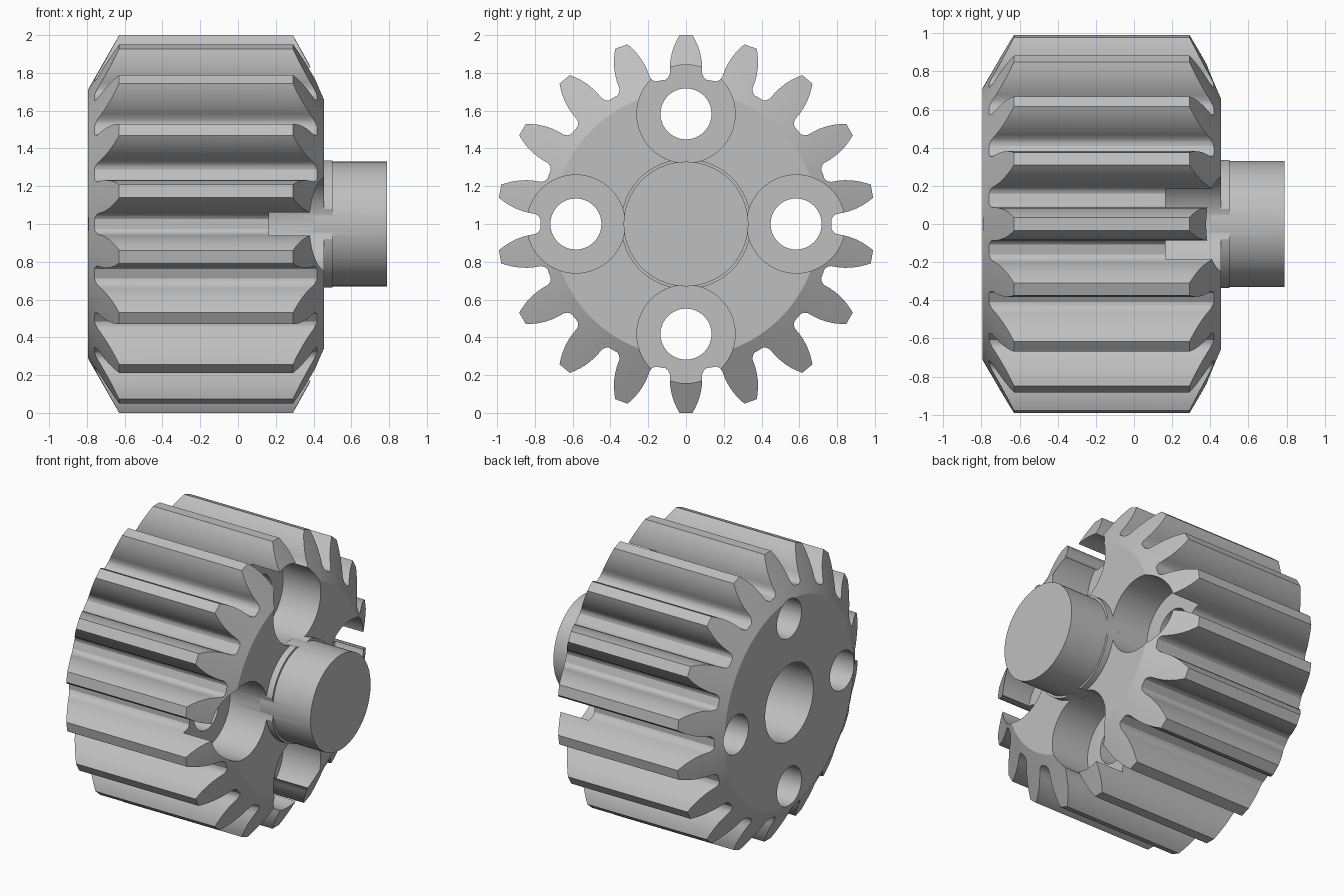
import bpy
import bmesh
from math import cos, sin, pi, radians
from mathutils import Matrix

if "Cube" in bpy.data.objects:
    bpy.data.objects.remove(bpy.data.objects["Cube"], do_unlink=True)

TEETH = 18
BACK, FACE, COLLAR, END = -0.795, 0.455, 0.5, 0.79   # stations along the axle
HOLE_RING = 0.583

steel = bpy.data.materials.new("steel grey")
steel.use_nodes = True
steel.diffuse_color = (0.52, 0.52, 0.52, 1)
steel.node_tree.nodes["Principled BSDF"].inputs["Base Color"].default_value = (0.52, 0.52, 0.52, 1)


def make_object(name, bm):
    bmesh.ops.recalc_face_normals(bm, faces=bm.faces)
    mesh = bpy.data.meshes.new(name)
    bm.to_mesh(mesh)
    bm.free()
    mesh.materials.append(steel)
    obj = bpy.data.objects.new(name, mesh)
    bpy.context.collection.objects.link(obj)
    return obj


def lathe(name, profile, sides=96, y=0, z=1):
    """Closed solid turned around the x axis from (x, radius) pairs."""
    bm = bmesh.new()
    rings = [[bm.verts.new((x, y + r * cos(2 * pi * i / sides), z + r * sin(2 * pi * i / sides)))
              for i in range(sides)] for x, r in profile]
    for a, b in zip(rings, rings[1:]):
        for i in range(sides):
            j = (i + 1) % sides
            bm.faces.new((a[i], a[j], b[j], b[i]))
    bm.faces.new(rings[0])
    bm.faces.new(rings[-1])
    return make_object(name, bm)


def boolean(target, tool, operation):
    mod = target.modifiers.new("shape", "BOOLEAN")
    mod.operation = operation
    mod.solver = "EXACT"
    mod.object = tool
    bpy.context.view_layer.objects.active = target
    bpy.ops.object.modifier_apply(modifier=mod.name)
    bpy.data.objects.remove(tool, do_unlink=True)


# Toothed prism: half a tooth as (half width, distance from axle), mirrored and repeated
half_tooth = [(0.108, 0.764), (0.094, 0.776), (0.086, 0.795), (0.086, 0.83), (0.083, 0.865),
              (0.075, 0.905), (0.062, 0.945), (0.048, 0.975), (0.035, 0.9995)]
tooth = [(-w, r) for w, r in half_tooth] + [(w, r) for w, r in reversed(half_tooth)]
bm = bmesh.new()
outline = []
for k in range(TEETH):
    turn = Matrix.Rotation(-2 * pi * k / TEETH, 2)
    for w, r in tooth:
        y, z = turn @ Matrix.Identity(2).col[0] * w + turn @ Matrix.Identity(2).col[1] * r
        outline.append(bm.verts.new((BACK, y, z + 1)))
cap = bm.faces.new(outline)
side = bmesh.ops.extrude_face_region(bm, geom=[cap])["geom"]
bmesh.ops.translate(bm, verts=[v for v in side if isinstance(v, bmesh.types.BMVert)],
                    vec=(FACE - BACK, 0, 0))
gear = make_object("pinion_gear", bm)

# Conical chamfers on both ends of the teeth
boolean(gear, lathe("chamfer_blank", [(BACK, 0.71), (-0.628, 1.002), (0.29, 1.002), (FACE, 0.705)], 144),
        "INTERSECT")

# Collar on the axle stub
boolean(gear, lathe("collar", [(0.3, 0.345), (COLLAR, 0.345)]), "UNION")

# Four counterbored bolt holes
for k in range(4):
    y = HOLE_RING * cos(k * pi / 2)
    z = 1 + HOLE_RING * sin(k * pi / 2)
    boolean(gear, lathe("bolt_hole", [(-1, 0.135), (0.3, 0.135)], 48, y, z), "DIFFERENCE")
    boolean(gear, lathe("counterbore", [(0.165, 0.26), (COLLAR + 0.05, 0.26)], 64, y, z), "DIFFERENCE")

# Axle stub and the blind bore in the back
boolean(gear, lathe("axle_stub", [(0.4, 0.33), (END, 0.33)]), "UNION")
boolean(gear, lathe("axle_bore", [(-1, 0.265), (0.2, 0.265)]), "DIFFERENCE")

# Smooth flanks and bores, crisp machined edges
bpy.ops.object.select_all(action="DESELECT")
gear.select_set(True)
bpy.context.view_layer.objects.active = gear
bpy.ops.object.shade_smooth_by_angle(angle=radians(28))
